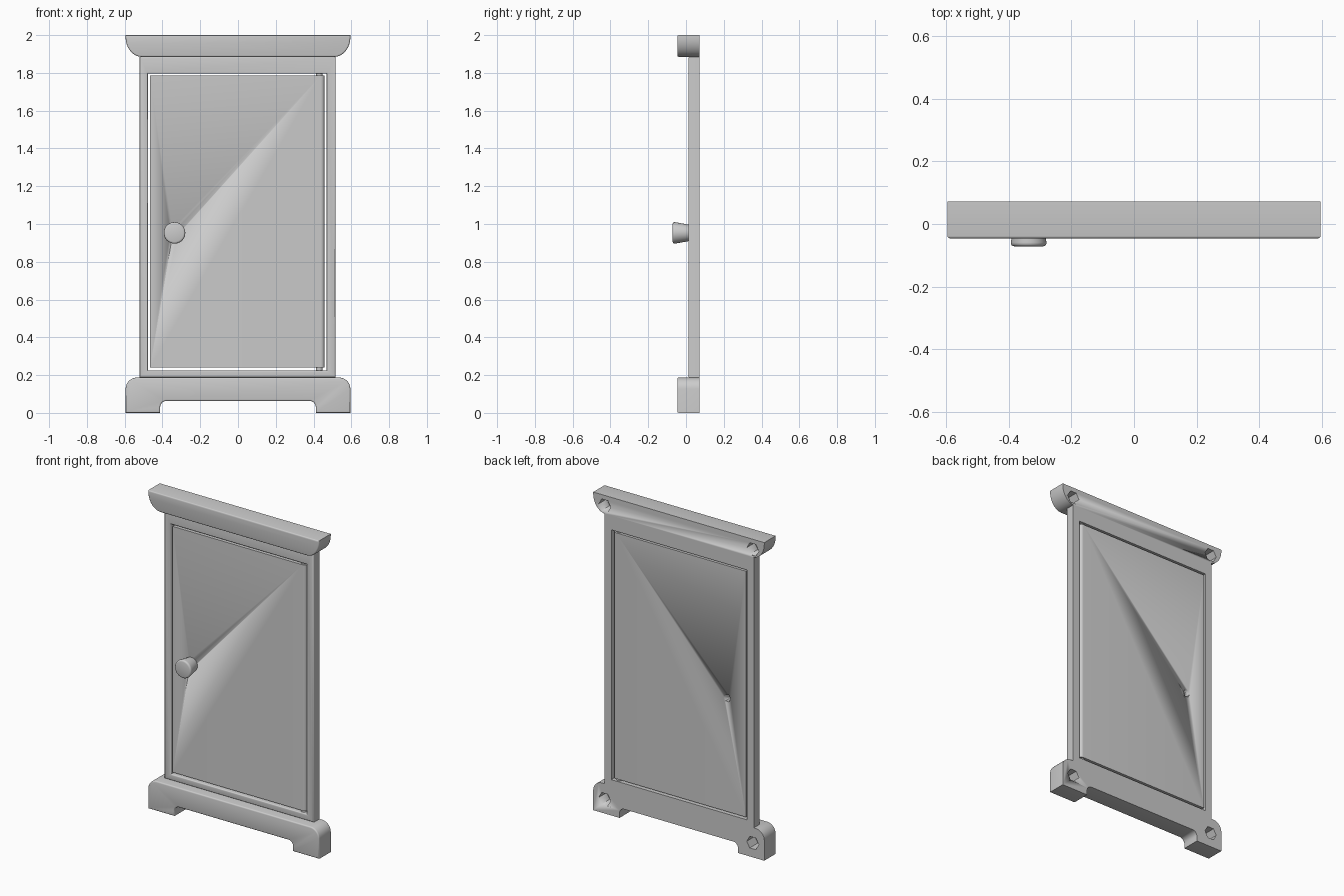
import bpy, bmesh
from math import pi, sin, cos
from mathutils import Matrix, Vector

if "Cube" in bpy.data.objects:
    bpy.data.objects.remove(bpy.data.objects["Cube"])


def finish(name, bm, angle=35):
    bmesh.ops.recalc_face_normals(bm, faces=bm.faces[:])
    me = bpy.data.meshes.new(name)
    bm.to_mesh(me)
    bm.free()
    ob = bpy.data.objects.new(name, me)
    bpy.context.collection.objects.link(ob)
    bpy.ops.object.select_all(action='DESELECT')
    ob.select_set(True)
    bpy.context.view_layer.objects.active = ob
    bpy.ops.object.shade_smooth_by_angle(angle=angle * pi / 180)
    return ob


def prism(name, pts, y0, y1, bevel=0.008, hole=None):
    """Extrude an x-z outline from y0 (front) to y1 and ease its front edges."""
    bm = bmesh.new()
    vs = [bm.verts.new((x, y0, z)) for x, z in pts]
    if hole:
        hs = [bm.verts.new((x, y0, z)) for x, z in hole]
        n = len(vs)
        faces = [bm.faces.new((vs[i], vs[(i + 1) % n], hs[(i + 1) % n], hs[i])) for i in range(n)]
    else:
        faces = [bm.faces.new(vs)]
    ext = bmesh.ops.extrude_face_region(bm, geom=faces, use_keep_orig=True)['geom']
    bmesh.ops.translate(bm, vec=(0, y1 - y0, 0), verts=[g for g in ext if isinstance(g, bmesh.types.BMVert)])
    bmesh.ops.recalc_face_normals(bm, faces=bm.faces[:])
    edges = [e for e in bm.edges if all(abs(v.co.y - y0) < 1e-5 for v in e.verts)
             and any(abs(f.normal.y) < 0.5 for f in e.link_faces)]
    bmesh.ops.bevel(bm, geom=edges, offset=bevel, segments=3, profile=0.5, affect='EDGES')
    return finish(name, bm)


def arc(cx, cz, rx, rz, a0, a1, n=8):
    return [(cx + rx * cos(a0 + (a1 - a0) * i / n), cz + rz * sin(a0 + (a1 - a0) * i / n)) for i in range(n + 1)]


def mirrored(half):
    """Close a right-hand outline with its mirror image."""
    return half + [(-x, z) for x, z in reversed(half)]


def rect(x0, x1, z0, z1):
    return [(x0, z0), (x1, z0), (x1, z1), (x0, z1)]


def drill(ob, x, z, r, depth, back):
    """Cut a hexagonal blind hole into the back."""
    bm = bmesh.new()
    m = Matrix.Translation((x, back + 0.05 - (depth + 0.05) / 2, z)) @ Matrix.Rotation(pi / 2, 4, 'X') @ Matrix.Rotation(pi / 2, 4, 'Z')
    bmesh.ops.create_cone(bm, cap_ends=True, segments=6, radius1=r, radius2=r, depth=depth + 0.05, matrix=m)
    cutter = finish("hole_cutter", bm)
    cutter.hide_render = True
    mod = ob.modifiers.new("hole", 'BOOLEAN')
    mod.object = cutter
    mod.operation = 'DIFFERENCE'
    mod.solver = 'EXACT'
    bpy.context.view_layer.objects.active = ob
    bpy.ops.object.modifier_apply(modifier=mod.name)
    bpy.data.objects.remove(cutter, do_unlink=True)


BACK, FACE, LIP = 0.072, 0.012, -0.046

# cornice with quarter-round ends
cornice = prism("cornice", mirrored([(0.595, 2.0)] + arc(0.51, 1.99, 0.085, 0.105, 0, -pi / 2, 12)), LIP, BACK)

# plinth with rounded shoulders and a foot cutout
foot = arc(0.38, 0.03, 0.032, 0.033, pi / 2, 0, 6) + [(0.412, 0), (0.595, 0)] \
    + arc(0.535, 0.127, 0.06, 0.06, 0, pi / 2)
base = prism("base", mirrored(foot), LIP, BACK)

# mounting holes in the back corners
for s in (-1, 1):
    drill(cornice, s * 0.515, 1.936, 0.042, 0.08, BACK)
    drill(base, s * 0.515, 0.09, 0.042, 0.08, BACK)

# frame around the opening
prism("frame", rect(-0.522, 0.517, 0.187, 1.885), FACE, BACK, 0.008, rect(-0.476, 0.469, 0.225, 1.796))

# door, rounded along the hinge edge
bm = bmesh.new()
bmesh.ops.create_cube(bm, size=1, matrix=Matrix.Translation((-0.004, 0.043, 1.012)) @ Matrix.Diagonal((0.924, 0.054, 1.546, 1)))
hinge = [e for e in bm.edges if all(v.co.x > 0.4 for v in e.verts) and abs(e.verts[0].co.z - e.verts[1].co.z) > 1]
bmesh.ops.bevel(bm, geom=hinge, offset=0.02, segments=6, profile=0.5, affect='EDGES')
door = finish("door", bm)
drill(door, -0.336, 0.953, 0.024, 0.06, 0.07)

# hinge pins above and below the door
for name, z in (("lower_hinge_pin", 0.232), ("upper_hinge_pin", 1.79)):
    bm = bmesh.new()
    bmesh.ops.create_cone(bm, cap_ends=True, segments=24, radius1=0.018, radius2=0.018, depth=0.026,
                          matrix=Matrix.Translation((0.43, 0.043, z)))
    finish(name, bm)

# tapered knob, lathed about y, with a socket meeting the door hole
bm = bmesh.new()
outline = [(0, -0.071), (0.047, -0.071), (0.053, -0.069), (0.056, -0.065), (0.057, -0.059), (0.043, 0.018),
           (0.024, 0.018), (0.024, -0.015), (0, -0.015)]
vs = [bm.verts.new((r, y, 0)) for r, y in outline]
es = [bm.edges.new(p) for p in zip(vs, vs[1:])]
bmesh.ops.spin(bm, geom=vs + es, cent=(0, 0, 0), axis=(0, 1, 0), angle=2 * pi, steps=40)
bmesh.ops.remove_doubles(bm, verts=bm.verts[:], dist=1e-5)
bmesh.ops.translate(bm, vec=(-0.336, 0, 0.953), verts=bm.verts[:])
finish("knob", bm)
